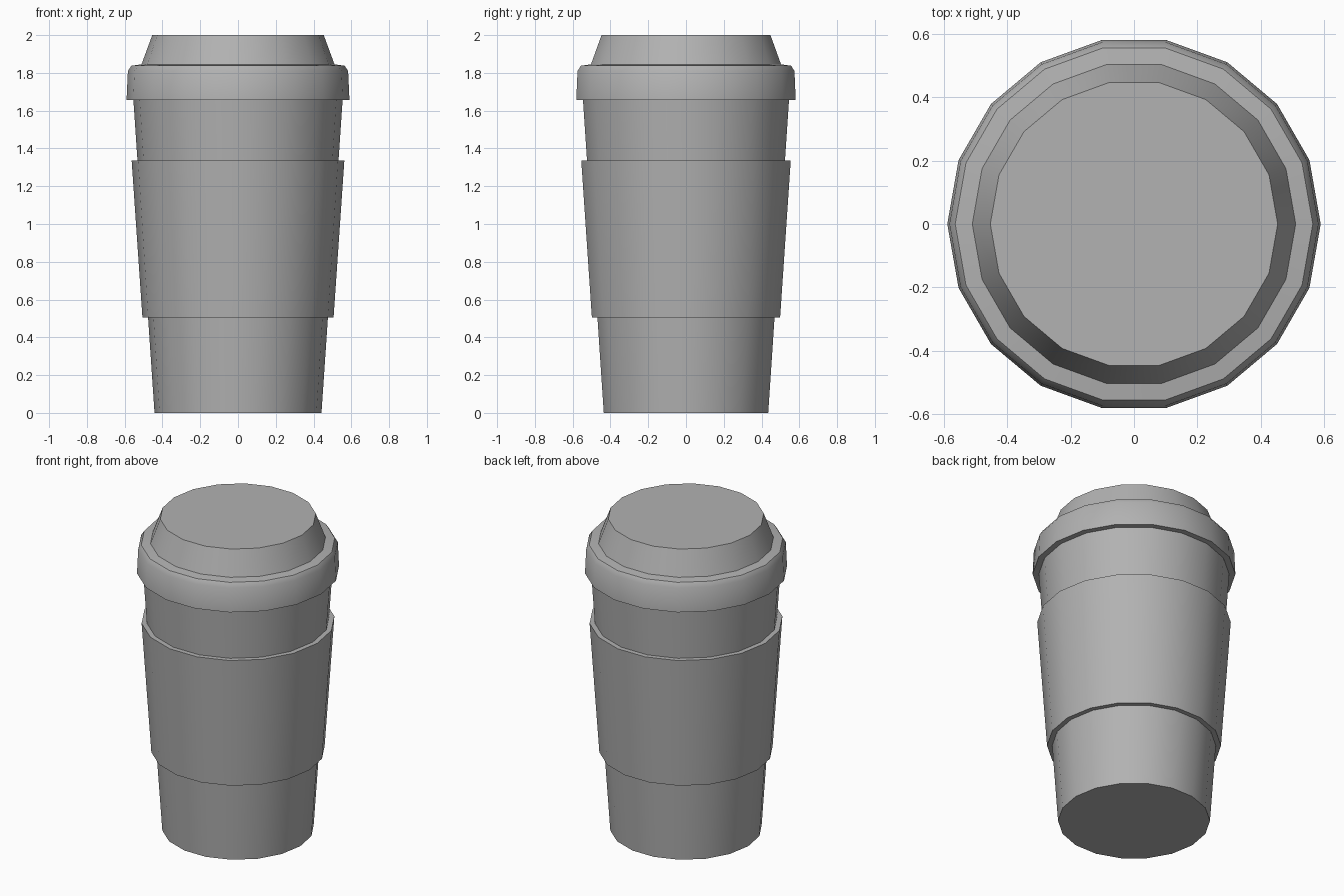
import bpy, bmesh, math

if "Cube" in bpy.data.objects:
    bpy.data.objects.remove(bpy.data.objects["Cube"])

SIDES = 18

grey = bpy.data.materials.new("dark_grey")
grey.diffuse_color = (0.445, 0.445, 0.445, 1)
grey.use_nodes = True
grey.node_tree.nodes["Principled BSDF"].inputs["Base Color"].default_value = grey.diffuse_color


def cup_radius(z):
    return 0.442 + 0.0675 * z


def lathe(name, profile, cap_bottom=False, cap_top=False):
    """Revolve (radius, z) points, listed bottom to top, around the z axis."""
    bm = bmesh.new()
    rings = []
    for r, z in profile:
        rings.append([bm.verts.new((r * math.cos(2 * math.pi * i / SIDES),
                                    r * math.sin(2 * math.pi * i / SIDES), z))
                      for i in range(SIDES)])
    for low, high in zip(rings, rings[1:]):
        for i in range(SIDES):
            j = (i + 1) % SIDES
            bm.faces.new((low[i], low[j], high[j], high[i]))
    if cap_bottom:
        bm.faces.new(rings[0][::-1])
    if cap_top:
        bm.faces.new(rings[-1])
    mesh = bpy.data.meshes.new(name)
    bm.to_mesh(mesh)
    bm.free()
    mesh.materials.append(grey)
    obj = bpy.data.objects.new(name, mesh)
    bpy.context.collection.objects.link(obj)
    bpy.ops.object.select_all(action='DESELECT')
    obj.select_set(True)
    bpy.context.view_layer.objects.active = obj
    bpy.ops.object.shade_smooth_by_angle(angle=math.radians(50))
    return obj


# Tapered cup body
lathe("cup_body", [(cup_radius(0), 0), (cup_radius(1.66), 1.66)], cap_bottom=True)

# Grip sleeve with thin lips that meet the cup wall
lathe("sleeve", [(cup_radius(0.505), 0.505), (0.506, 0.505),
                 (0.563, 1.335), (cup_radius(1.335), 1.335)])

# Lid: overhanging rounded rim and raised tapered top
lathe("lid", [(cup_radius(1.657), 1.657), (0.59, 1.657), (0.583, 1.81),
              (0.565, 1.838), (0.511, 1.845), (0.454, 2.0)], cap_top=True)
